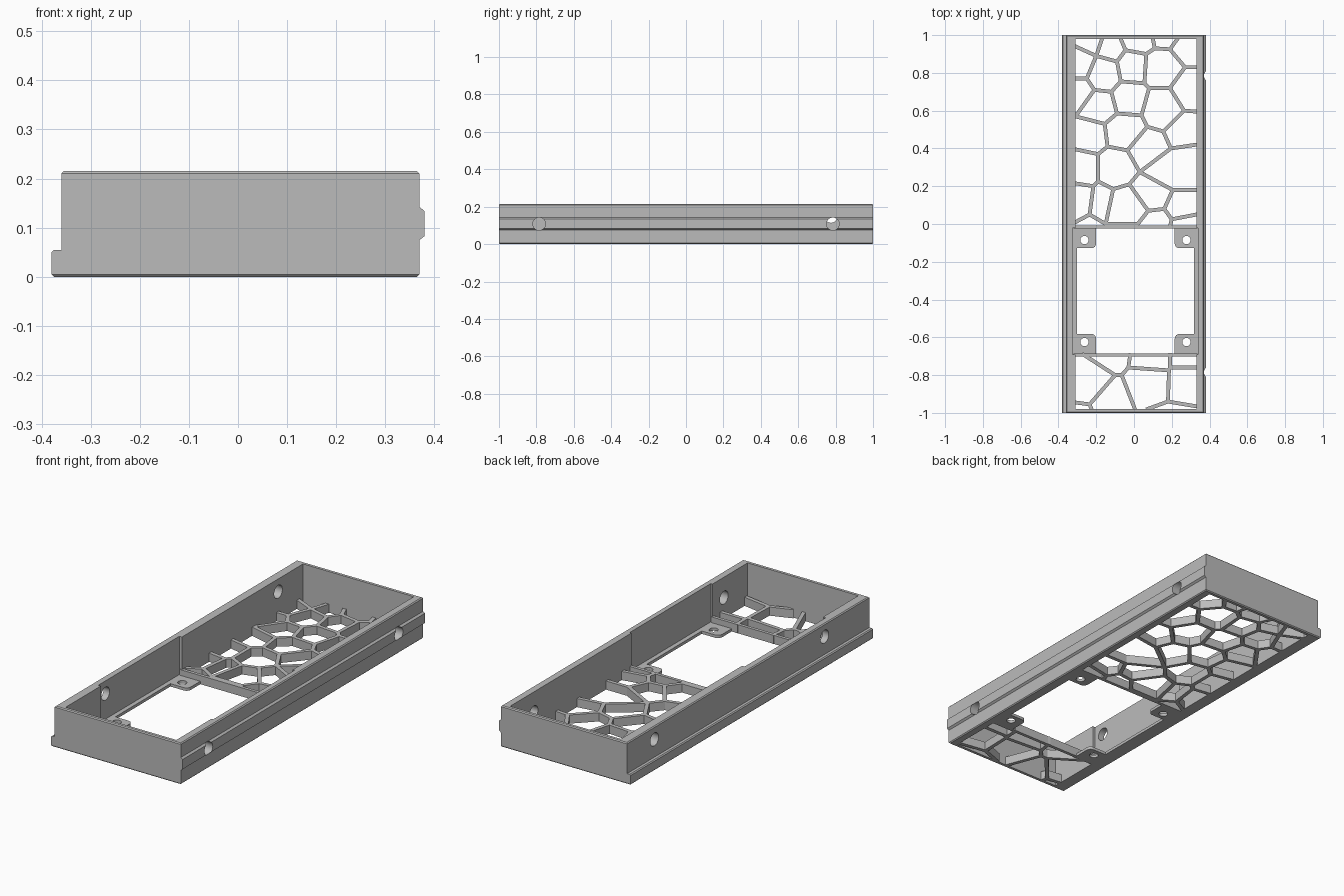
import bpy, bmesh, math
from mathutils import Vector, Matrix

old = bpy.data.objects.get("Cube")
if old:
    bpy.data.objects.remove(old, do_unlink=True)

grey = bpy.data.materials.new("light grey")
grey.use_nodes = True
grey.diffuse_color = (0.5, 0.5, 0.5, 1)
grey.node_tree.nodes["Principled BSDF"].inputs["Base Color"].default_value = (0.5, 0.5, 0.5, 1)


def finish(name, bm):
    """Turn a bmesh into a named object."""
    bmesh.ops.recalc_face_normals(bm, faces=bm.faces[:])
    mesh = bpy.data.meshes.new(name)
    bm.to_mesh(mesh)
    bm.free()
    mesh.materials.append(grey)
    obj = bpy.data.objects.new(name, mesh)
    bpy.context.collection.objects.link(obj)
    return obj


def add_prism(bm, points, low, high, along_y=False):
    """Extrude a 2D outline along z, or along y for an x-z outline."""
    def place(p, h):
        return (p[0], h, p[1]) if along_y else (p[0], p[1], h)
    bottom = [bm.verts.new(place(p, low)) for p in points]
    top = [bm.verts.new(place(p, high)) for p in points]
    bm.faces.new(bottom[::-1])
    bm.faces.new(top)
    for i in range(len(points)):
        j = (i + 1) % len(points)
        bm.faces.new((bottom[i], bottom[j], top[j], top[i]))


def add_box(bm, x0, x1, y0, y1, z0, z1):
    add_prism(bm, [(x0, y0), (x1, y0), (x1, y1), (x0, y1)], z0, z1)


def box(name, *size):
    bm = bmesh.new()
    add_box(bm, *size)
    return finish(name, bm)


def rod(name, center, radius, length, axis):
    bm = bmesh.new()
    turn = Matrix.Rotation(math.pi / 2, 4, "Y") if axis == "X" else Matrix()
    bmesh.ops.create_cone(bm, cap_ends=True, segments=32, radius1=radius, radius2=radius,
                          depth=length, matrix=Matrix.Translation(center) @ turn)
    return finish(name, bm)


def cut(target, cutter):
    """Subtract the cutter, then drop it."""
    cutter.hide_render = True
    mod = target.modifiers.new("cut", "BOOLEAN")
    mod.operation = "DIFFERENCE"
    mod.solver = "EXACT"
    mod.object = cutter
    bpy.context.view_layer.objects.active = target
    bpy.ops.object.modifier_apply(modifier=mod.name)
    bpy.data.objects.remove(cutter, do_unlink=True)


def smooth(obj):
    bpy.ops.object.select_all(action="DESELECT")
    obj.select_set(True)
    bpy.context.view_layer.objects.active = obj
    bpy.ops.object.shade_smooth_by_angle(angle=math.radians(30))


HEIGHT = 0.215
RIB_HEIGHT = 0.045
PLATE = 0.015
LEFT, RIGHT, END = -0.31, 0.33, 0.98       # inside faces of the walls
MID_X, MID_Y = 0.0075, -0.355              # middle of the window
HALF_X, HALF_Y = 0.3325, 0.335

# Outer case: section with a foot rail on one side and a mid rail on the other
section = [(-0.38, 0), (0.37, 0), (0.37, 0.075), (0.38, 0.083), (0.38, 0.134), (0.37, 0.142),
           (0.37, HEIGHT), (-0.36, HEIGHT), (-0.36, 0.055), (-0.375, 0.055), (-0.38, 0.05)]
bm = bmesh.new()
add_prism(bm, section, -1, 1, along_y=True)
rims = [e for e in bm.edges
        if all(v.co.z < 0.001 for v in e.verts) or all(v.co.z > HEIGHT - 0.001 for v in e.verts)]
bmesh.ops.bevel(bm, geom=rims, offset=0.005, segments=1, affect="EDGES")
case = finish("case_walls", bm)

# Cavity, and the wider pocket around the window
cut(case, box("cavity_cutter", LEFT, RIGHT, -END, END, -1, 1))
cut(case, box("pocket_cutter", MID_X - HALF_X, MID_X + HALF_X,
              MID_Y - HALF_Y, MID_Y + HALF_Y, PLATE, 1))

# Round holes through the long walls
for y in (-0.785, 0.785):
    cut(case, rod("right_hole_cutter", (0.36, y, 0.108), 0.034, 0.1, "X"))
for y in (-0.63, 0.775):
    cut(case, rod("left_hole_cutter", (-0.34, y, 0.148), 0.034, 0.12, "X"))
smooth(case)

# Window ledges and cross bars
for name, side in (("left_ledge", -1), ("right_ledge", 1)):
    xs = sorted((MID_X + side * (HALF_X + 0.005), MID_X + side * 0.309))
    box(name, *xs, MID_Y - HALF_Y, MID_Y + HALF_Y, 0, PLATE)
for name, side in (("front_bar", -1), ("rear_bar", 1)):
    ys = sorted((MID_Y + side * (HALF_Y - 0.005), MID_Y + side * (HALF_Y + 0.012)))
    box(name, LEFT - 0.01, RIGHT + 0.005, *ys, 0, RIB_HEIGHT)

# Corner tabs with a rounded inner corner and a screw hole
for x_name, sx in (("left", -1), ("right", 1)):
    for y_name, sy in (("front", -1), ("rear", 1)):
        inner_x, inner_y, r = 0.208, 0.227, 0.025
        outline = [(HALF_X, inner_y), (HALF_X, HALF_Y), (inner_x, HALF_Y)]
        for i in range(7):
            a = math.pi + i * math.pi / 12
            outline.append((inner_x + r + r * math.cos(a), inner_y + r + r * math.sin(a)))
        bm = bmesh.new()
        add_prism(bm, [(MID_X + sx * x, MID_Y + sy * y) for x, y in outline], 0, PLATE)
        tab = finish(f"{y_name}_{x_name}_tab", bm)
        cut(tab, rod("screw_cutter", (MID_X + sx * 0.27, MID_Y + sy * 0.27, 0), 0.022, 0.1, "Z"))
        smooth(tab)


def lattice(name, nodes, paths):
    """Upright ribs along paths that are spelled with node letters."""
    bm = bmesh.new()
    for path in paths.split():
        for first, last in zip(path, path[1:]):
            a, b = Vector(nodes[first]), Vector(nodes[last])
            along = (b - a).normalized()
            side = Vector((-along.y, along.x)) * 0.01
            a, b = a - along * 0.006, b + along * 0.006
            add_prism(bm, [a - side, b - side, b + side, a + side], 0, RIB_HEIGHT)
    return finish(name, bm)


# Rear cell lattice
rear = dict(
    a=(LEFT, .94), b=(-.2, .89), c=(-.17, END), d=(-.09, .86), e=(-.25, .77), f=(LEFT, .77),
    g=(-.21, .71), h=(-.12, .7), i=(LEFT, .57), j=(-.045, .92), k=(-.07, END), l=(.065, .9),
    m=(.11, .93), n=(.1, END), o=(.19, .925), p=(.23, END), q=(.27, .83), r=(RIGHT, .83),
    s=(.19, .72), t=(.08, .72), u=(.055, .745), v=(-.07, .755), w=(-.09, .585), x=(.04, .575),
    y=(.265, .6), z=(RIGHT, .595), A=(.155, .49), B=(.07, .515), C=(-.035, .39), D=(-.14, .41),
    E=(-.155, .53), F=(-.19, .37), G=(LEFT, .395), H=(-.19, .225), I=(.03, .275), J=(.195, .4),
    K=(RIGHT, .42), L=(-.025, .21), M=(-.11, .185), N=(-.215, .2), O=(LEFT, .215), P=(.205, .18),
    Q=(RIGHT, .18), R=(-.235, .05), S=(LEFT, .01), T=(-.15, 0), U=(.075, .07), V=(.16, .08),
    W=(.2, .025), X=(RIGHT, .05), Y=(.02, 0), Z=(.19, -.015))
lattice("rear_lattice", rear,
        "abdvhg cbegi fe djk jlmn moqr op lutsq uv hwxt syz yABx wEDCB iE DFG FHNO "
        "CIJA JK ILMH MT NRS RT TY LUVP IP PQ VWX WZ UY")

# Front cell lattice
front = dict(
    a=(-.27, -.69), b=(-.1, -.8), c=(-.065, -.8), d=(-.03, -.76), e=(-.02, -.69),
    f=(.185, -.775), g=(.19, -.69), h=(RIGHT, -.76), i=(.18, -.94), j=(.07, -END),
    k=(RIGHT, -.965), l=(-.235, -.955), m=(LEFT, -.945), n=(-.225, -END), o=(.005, -END),
    p=(.19, -.76))
lattice("front_lattice", front, "abcde dfpg ph fij ik blm ln co")
